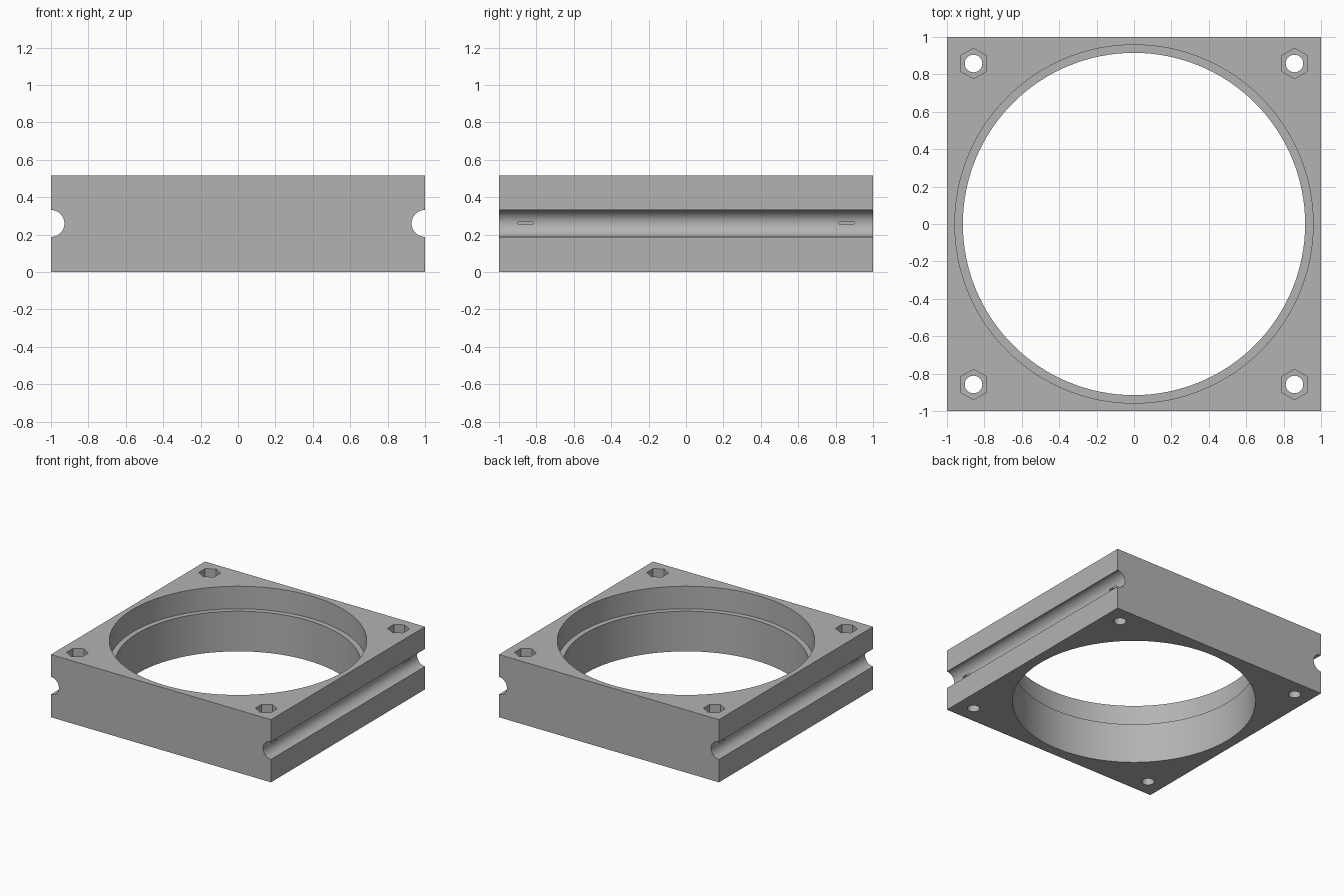
import bpy
import math

old = bpy.data.objects.get("Cube")
if old:
    bpy.data.objects.remove(old, do_unlink=True)

HEIGHT = 0.515
MIDDLE = HEIGHT / 2
LEDGE = 0.33       # height of the step inside the bore
SCREW = 0.858      # screw offset from the centre

grey = bpy.data.materials.new("plain grey")
grey.use_nodes = True
colour = (0.45, 0.45, 0.45, 1)
grey.diffuse_color = colour
grey.node_tree.nodes["Principled BSDF"].inputs["Base Color"].default_value = colour

# Square block
bpy.ops.mesh.primitive_cube_add(size=2, location=(0, 0, MIDDLE))
frame = bpy.context.object
frame.name = "square_frame"
frame.scale.z = MIDDLE
bpy.ops.object.transform_apply(location=True, scale=True)
frame.data.materials.append(grey)


def cut(radius, sides, centre, length, rotation=(0, 0, 0)):
    """Remove a prism or cylinder from the frame."""
    bpy.ops.mesh.primitive_cylinder_add(vertices=sides, radius=radius, depth=length,
                                        location=centre, rotation=rotation)
    cutter = bpy.context.object
    cutter.hide_render = True
    mod = frame.modifiers.new("cut", "BOOLEAN")
    mod.operation = "DIFFERENCE"
    mod.solver = "EXACT"
    mod.object = cutter
    bpy.ops.object.select_all(action="DESELECT")
    frame.select_set(True)
    bpy.context.view_layer.objects.active = frame
    bpy.ops.object.modifier_apply(modifier=mod.name)
    bpy.data.objects.remove(cutter, do_unlink=True)


# Round bore with a wider upper recess
cut(0.915, 128, (0, 0, MIDDLE), 2)
cut(0.958, 128, (0, 0, LEDGE + 0.5), 1)

# Half-round grooves along both sides
for side in (-1, 1):
    cut(0.072, 48, (side, 0, 0.26), 3, (math.pi / 2, 0, 0))

# Screw holes with hexagonal nut pockets
for x in (-SCREW, SCREW):
    for y in (-SCREW, SCREW):
        cut(0.047, 32, (x, y, MIDDLE), 2)
        cut(0.0814, 6, (x, y, MIDDLE + 0.5), 1)

bpy.ops.object.shade_smooth_by_angle(angle=math.radians(30))
